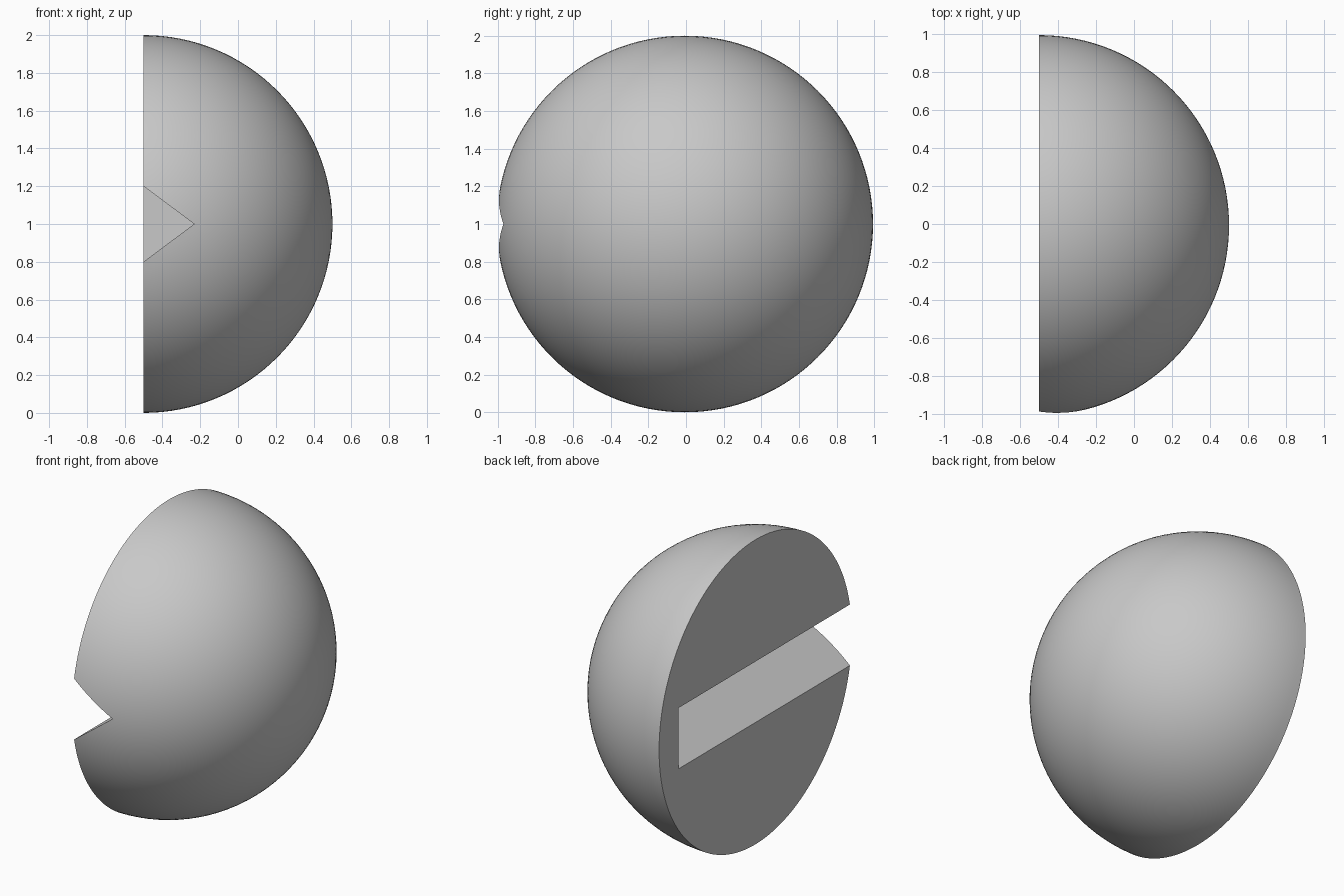
import bpy, bmesh, math
from mathutils import Matrix, Vector

cube = bpy.data.objects.get("Cube")
if cube:
    bpy.data.objects.remove(cube, do_unlink=True)

CENTRE = Vector((-0.5, -0.0065, 1))   # centre of the flat face

grey = bpy.data.materials.new("plain grey")
grey.use_nodes = True
grey.diffuse_color = (0.58, 0.58, 0.58, 1)
for node in grey.node_tree.nodes:
    if node.type == 'BSDF_PRINCIPLED':
        node.inputs["Base Color"].default_value = grey.diffuse_color


def add_object(name, bm):
    bmesh.ops.recalc_face_normals(bm, faces=bm.faces[:])
    mesh = bpy.data.meshes.new(name)
    bm.to_mesh(mesh)
    bm.free()
    mesh.materials.append(grey)
    obj = bpy.data.objects.new(name, mesh)
    obj.location = CENTRE
    bpy.context.collection.objects.link(obj)
    return obj


# Half sphere: pole along x, cut flat and capped on the -x side
bm = bmesh.new()
bmesh.ops.create_uvsphere(bm, u_segments=128, v_segments=64, radius=1,
                          matrix=Matrix.Rotation(math.pi / 2, 4, 'Y'))
bmesh.ops.bisect_plane(bm, geom=bm.verts[:] + bm.edges[:] + bm.faces[:], dist=1e-4,
                       plane_co=(0, 0, 0), plane_no=(-1, 0, 0), clear_outer=True)
rim = [e for e in bm.edges if e.is_boundary]
bmesh.ops.contextual_create(bm, geom=rim)
half_sphere = add_object("half_sphere", bm)

# V groove cutter: open at the front, stopping short of the back
bm = bmesh.new()
half_height, depth, overshoot = 0.2, 0.268, 0.1
flare = half_height * (1 + overshoot / depth)
profile = [(-overshoot, -flare), (depth, 0), (-overshoot, flare)]
face = bm.faces.new([bm.verts.new((x, -1.2, z)) for x, z in profile])
ext = bmesh.ops.extrude_face_region(bm, geom=[face])
verts = [v for v in ext["geom"] if isinstance(v, bmesh.types.BMVert)]
bmesh.ops.translate(bm, verts=verts, vec=(0, 2, 0))
if face.is_valid and len(bm.faces) < 5:
    bm.faces.new([v for v in bm.verts if v.co.y < -1])
cutter = add_object("groove_cutter", bm)

# Cut the groove, then drop the cutter
mod = half_sphere.modifiers.new("groove", 'BOOLEAN')
mod.operation = 'DIFFERENCE'
mod.solver = 'EXACT'
mod.object = cutter
bpy.ops.object.select_all(action='DESELECT')
half_sphere.select_set(True)
bpy.context.view_layer.objects.active = half_sphere
bpy.ops.object.modifier_apply(modifier=mod.name)
bpy.data.objects.remove(cutter, do_unlink=True)
bpy.ops.object.shade_smooth_by_angle(angle=math.radians(30))
